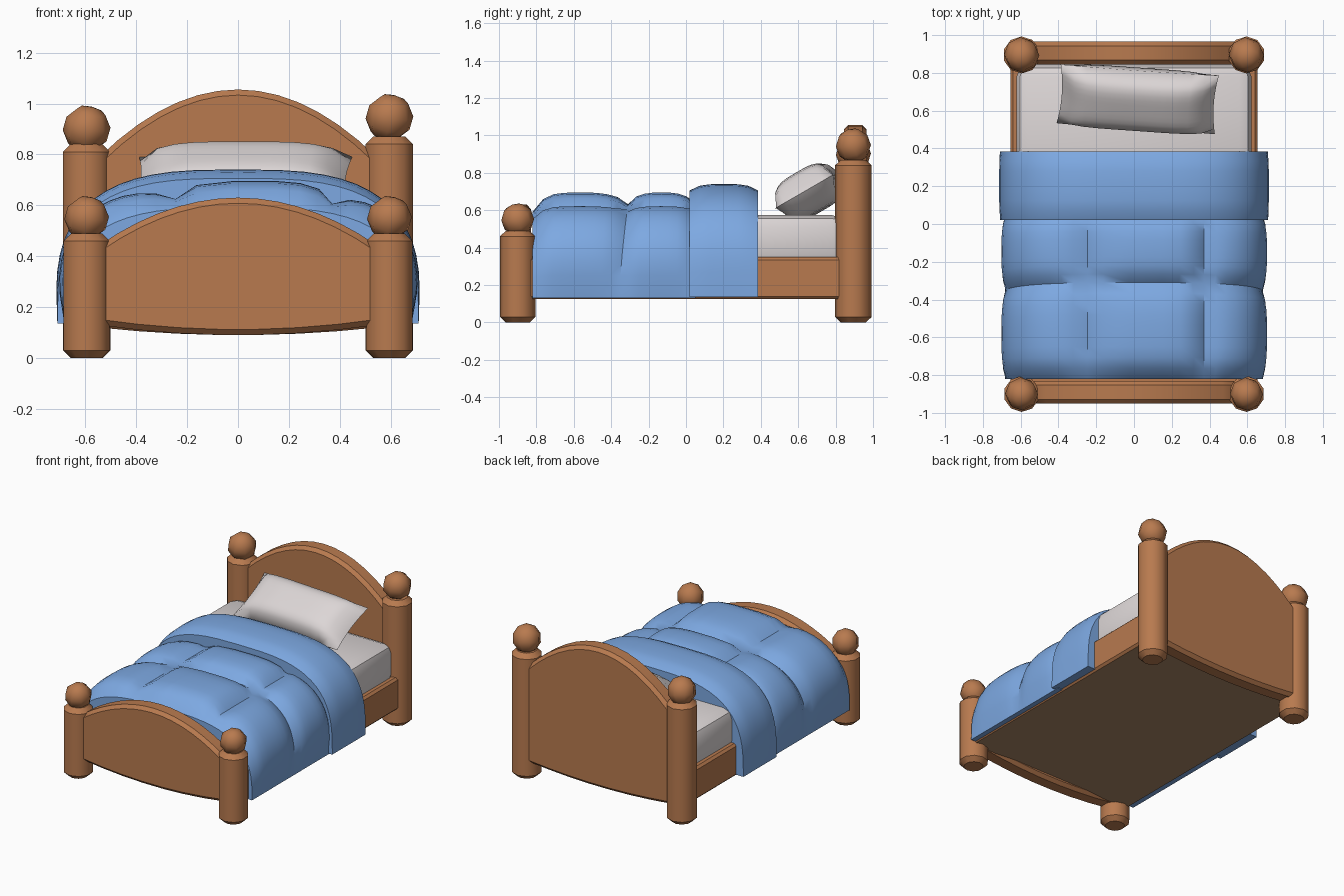
import bpy, bmesh
from math import sin, cos, radians
from mathutils import Matrix

cube = bpy.data.objects.get("Cube")
if cube:
    bpy.data.objects.remove(cube, do_unlink=True)


def material(name, rgb):
    m = bpy.data.materials.new(name)
    m.use_nodes = True
    m.diffuse_color = (*rgb, 1)
    m.node_tree.nodes["Principled BSDF"].inputs["Base Color"].default_value = (*rgb, 1)
    return m


WOOD = material("warm wood", (0.48, 0.195, 0.078))
DARK = material("dull underside wood", (0.4, 0.24, 0.13))
BLUE = material("blue blanket", (0.205, 0.395, 0.76))
LINEN = material("pale linen", (0.72, 0.675, 0.675))


def finish(bm, name, mats, angle=30):
    bmesh.ops.remove_doubles(bm, verts=bm.verts, dist=0.0005)
    bmesh.ops.recalc_face_normals(bm, faces=bm.faces)
    mesh = bpy.data.meshes.new(name)
    bm.to_mesh(mesh)
    bm.free()
    ob = bpy.data.objects.new(name, mesh)
    bpy.context.collection.objects.link(ob)
    for m in mats:
        mesh.materials.append(m)
    bpy.ops.object.select_all(action='DESELECT')
    ob.select_set(True)
    bpy.context.view_layer.objects.active = ob
    bpy.ops.object.shade_smooth_by_angle(angle=radians(angle))


def bevel_sharp(bm, width, segments=1):
    bm.normal_update()
    edges = [e for e in bm.edges if e.calc_face_angle(0) > radians(50)]
    bmesh.ops.bevel(bm, geom=edges, offset=width, segments=segments,
                    profile=0.5, affect='EDGES')


def box(name, x, y0, y1, z0, z1, bevel, mats, segments=1):
    bm = bmesh.new()
    size = Matrix.Diagonal((2 * x, y1 - y0, z1 - z0, 1))
    place = Matrix.Translation((0, (y0 + y1) / 2, (z0 + z1) / 2))
    bmesh.ops.create_cube(bm, size=1, matrix=place @ size)
    bevel_sharp(bm, bevel, segments)
    bm.normal_update()
    if len(mats) > 1:
        for f in bm.faces:
            f.material_index = int(f.normal.z < -0.9)
    finish(bm, name, mats)


def post(name, x, y, radius, height, ball_z, ball_r):
    # Faceted post with chamfered ends
    bm = bmesh.new()
    bmesh.ops.create_cone(bm, cap_ends=True, segments=10, radius1=radius,
                          radius2=radius, depth=height,
                          matrix=Matrix.Translation((x, y, height / 2)))
    bevel_sharp(bm, 0.03)
    finish(bm, name, [WOOD], 40)
    # Chunky knob on top
    bm = bmesh.new()
    turn = Matrix.Rotation(radians(20), 4, 'X') @ Matrix.Rotation(radians(15), 4, 'Y')
    bmesh.ops.create_uvsphere(bm, u_segments=8, v_segments=5, radius=ball_r,
                              matrix=Matrix.Translation((x, y, ball_z)) @ turn)
    finish(bm, name + "_knob", [WOOD], 40)


def board(name, y, half, top, rise, low, dip):
    # Arched outline pushed through in y
    n, w = 14, 0.55
    xs = [w * (2 * i / n - 1) for i in range(n + 1)]
    outline = [(x, top - rise * (x / w) ** 2) for x in xs]
    outline += [(x, low + dip * (x / w) ** 2) for x in reversed(xs[::2])]
    bm = bmesh.new()
    face = bm.faces.new([bm.verts.new((x, y - half, z)) for x, z in outline])
    out = bmesh.ops.extrude_face_region(bm, geom=[face])
    moved = [v for v in out["geom"] if isinstance(v, bmesh.types.BMVert)]
    bmesh.ops.translate(bm, verts=moved, vec=(0, 2 * half, 0))
    bmesh.ops.recalc_face_normals(bm, faces=bm.faces)
    bevel_sharp(bm, 0.022)
    finish(bm, name, [WOOD])


def spread(cuts, step):
    """Samples of each panel between cuts: panel start, panel end, fraction."""
    out = []
    for a, b in zip(cuts, cuts[1:]):
        n = round((b - a) / step)
        out += [(a, b, i / n) for i in range(1 if out else 0, n + 1)]
    return out


def puff(t):
    return max(0, 1 - abs(2 * t - 1) ** 2.8) ** 0.7


def quilt(name, width, height, low, seams, rows, swell, bow, foot_drop):
    # Arched cover, swollen between its stitched seams
    bm = bmesh.new()
    grid = []
    for y0, y1, v in spread(rows, 0.05):
        line = []
        for a0, a1, u in spread(seams, 6):
            a = radians(a0 + (a1 - a0) * u)
            c, s = cos(a), max(sin(a), 0)
            x = width * abs(c) ** 0.65 * (1 if c > 0 else -1)
            z = height * s ** 0.65
            ends = [r if r in (rows[0], rows[-1]) else r + bow * s for r in (y0, y1)]
            y = ends[0] + (ends[1] - ends[0]) * v
            z *= 1 - foot_drop * max(0, 1 - (y - rows[0]) / 0.12) ** 2
            p = swell * puff(u) * puff(v)
            line.append(bm.verts.new((x + 0.65 * p * c, y, low + z + p * s)))
        grid.append(line)
    for r0, r1 in zip(grid, grid[1:]):
        for i in range(len(r0) - 1):
            bm.faces.new((r0[i], r0[i + 1], r1[i + 1], r1[i]))
        bm.faces.new((r0[-1], r0[0], r1[0], r1[-1]))
    bm.faces.new(grid[0])
    bm.faces.new(grid[-1])
    finish(bm, name, [BLUE], 38)


def pillow():
    # Two swollen sheets joined at a pinched rim, leaning on the headboard
    n = 12
    bm = bmesh.new()
    for side in (1, -1):
        g = []
        for j in range(n + 1):
            v = 2 * j / n - 1
            g.append([])
            for i in range(n + 1):
                u = 2 * i / n - 1
                x = 0.42 * u * (1 - 0.04 * (1 - v * v))
                y = 0.18 * v * (1 - 0.03 * (1 - u * u))
                h = 0.12 * ((1 - u ** 4) * (1 - v ** 4)) ** 0.55
                g[-1].append(bm.verts.new((x, y, side * h)))
        for j in range(n):
            for i in range(n):
                bm.faces.new((g[j][i], g[j][i + 1], g[j + 1][i + 1], g[j + 1][i]))
    place = (Matrix.Translation((0.02, 0.66, 0.7))
             @ Matrix.Rotation(radians(-4), 4, 'Z') @ Matrix.Rotation(radians(30), 4, 'X'))
    bm.transform(place)
    finish(bm, "pillow", [LINEN], 45)


# Posts: the two head posts differ slightly in height
for side, x, head_h, knob in (("right", -0.595, 0.84, 0.9), ("left", 0.595, 0.87, 0.945)):
    post("foot_post_" + side, x, -0.9, 0.095, 0.49, 0.55, 0.088)
    post("head_post_" + side, x, 0.895, 0.098, head_h, knob, 0.094)

# Boards, frame and bedding
board("headboard", 0.905, 0.06, 1.055, 0.27, 0.09, 0.03)
board("footboard", -0.89, 0.06, 0.63, 0.19, 0.09, 0.04)
box("bed_frame", 0.655, -0.86, 0.87, 0.125, 0.35, 0.015, [WOOD, DARK])
box("mattress", 0.622, 0.1, 0.845, 0.3, 0.575, 0.065, [LINEN], 2)
quilt("blanket", 0.682, 0.5, 0.132, (0, 67, 102, 180), (-0.82, -0.355, 0.05),
      0.065, 0.045, 0.08)
quilt("blanket_fold", 0.71, 0.57, 0.136, (0, 180), (0.02, 0.385), 0.035, 0, 0)
pillow()
